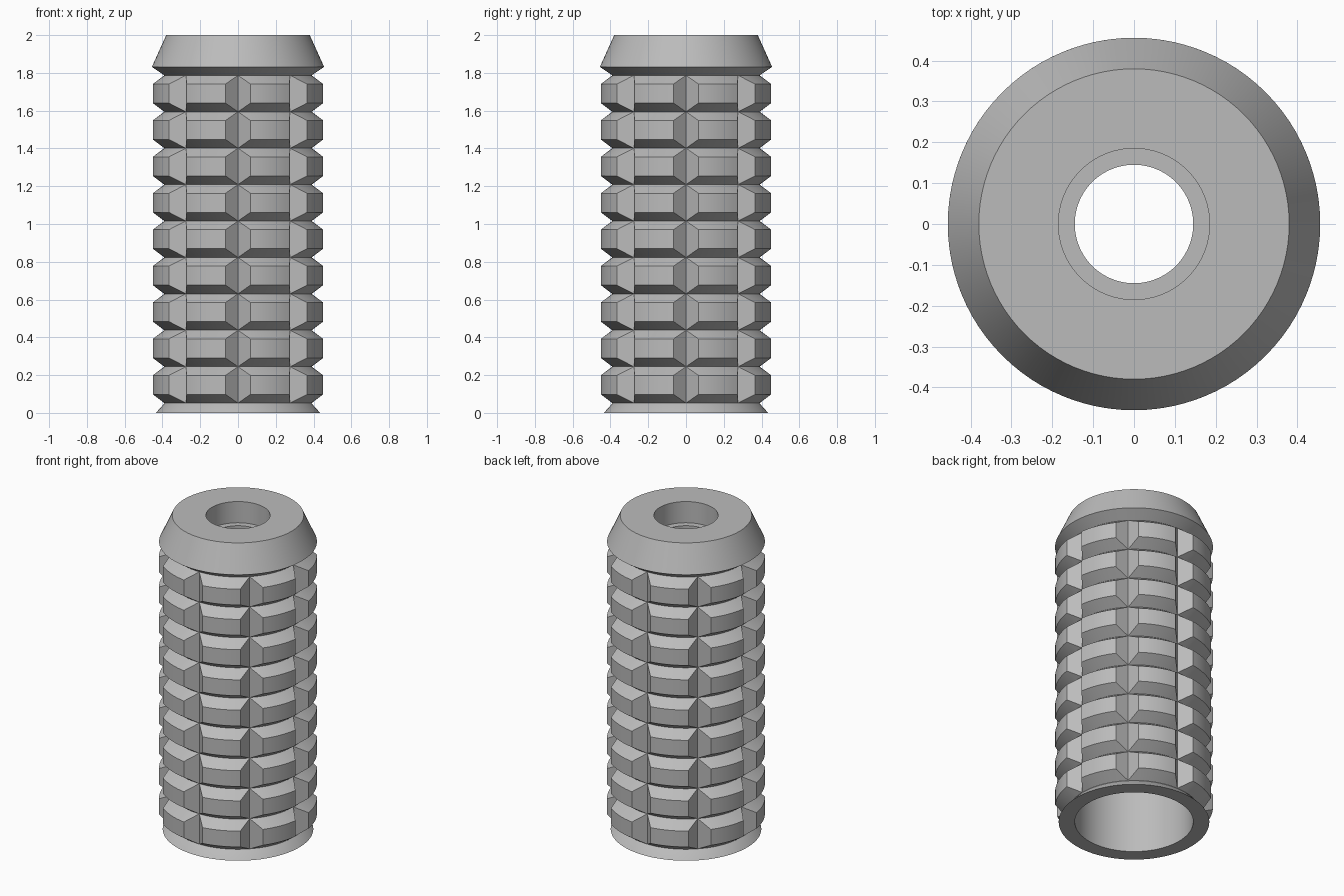
import bpy, bmesh, math
from mathutils import Matrix

if "Cube" in bpy.data.objects:
    bpy.data.objects.remove(bpy.data.objects["Cube"], do_unlink=True)

# One grey for the whole grip
grey = bpy.data.materials.new("mid_grey")
grey.use_nodes = True
colour = (0.5, 0.5, 0.5, 1)
grey.diffuse_color = colour
grey.node_tree.nodes["Principled BSDF"].inputs["Base Color"].default_value = colour

OUTER, ROOT = 0.456, 0.39       # block face and groove root radii
LOW, HIGH = 0.052, 1.787        # span of the ribbed zone
ROWS, SECTORS = 9, 8
BEVEL = 0.046


def finish(name, bm):
    bmesh.ops.remove_doubles(bm, verts=bm.verts, dist=0.0005)
    bmesh.ops.recalc_face_normals(bm, faces=bm.faces)
    mesh = bpy.data.meshes.new(name)
    bm.to_mesh(mesh)
    bm.free()
    obj = bpy.data.objects.new(name, mesh)
    bpy.context.collection.objects.link(obj)
    mesh.materials.append(grey)
    bpy.ops.object.select_all(action='DESELECT')
    obj.select_set(True)
    bpy.context.view_layer.objects.active = obj
    bpy.ops.object.shade_smooth_by_angle(angle=math.radians(22))
    return obj


def lathe(name, profile, steps=96):
    bm = bmesh.new()
    verts = [bm.verts.new((r, 0, z)) for r, z in profile]
    edges = [bm.edges.new((a, b)) for a, b in zip(verts, verts[1:] + verts[:1])]
    bmesh.ops.spin(bm, geom=verts + edges, cent=(0, 0, 0), axis=(0, 0, 1),
                   angle=math.tau, steps=steps, use_duplicate=False)
    return finish(name, bm)


# Hollow sleeve with flared foot, tapered cap, counterbore and open bore
lathe("sleeve_body", [
    (0.435, 0), (ROOT, 0.05), (0.387, 0.052), (0.387, 1.785),
    (OUTER, 1.832), (0.38, 2), (0.185, 2), (0.185, 1.865),
    (0.145, 1.865), (0.145, 1.845), (0.342, 1.845), (0.342, 0)])


def add_block(bm, matrix, height):
    """Curved raised block with sloping sides on all four edges."""
    sector = math.tau / SECTORS
    inset = math.asin((OUTER - ROOT) / OUTER)
    steps = 8
    arc = [inset + (sector - 2 * inset) * i / steps for i in range(steps + 1)]

    def vert(r, a, z):
        return bm.verts.new(matrix @ Matrix.Rotation(a, 4, 'Z') @
                            Matrix.Translation((r, 0, z)).translation)

    levels = [(ROOT, 0), (OUTER, BEVEL), (OUTER, height - BEVEL), (ROOT, height)]
    rings = [[vert(r, a, z) for a in arc] for r, z in levels]
    for lower, upper in zip(rings, rings[1:]):
        for i in range(steps):
            bm.faces.new((lower[i], lower[i + 1], upper[i + 1], upper[i]))
    # Flat end walls and the corner slopes beside them
    for angle, end in ((0, 0), (sector, -1)):
        bottom, top = vert(ROOT, angle, 0), vert(ROOT, angle, height)
        b0, b1, t1, t0 = [ring[end] for ring in rings]
        bm.faces.new((bottom, b1, t1, top))
        bm.faces.new((bottom, b0, b1))
        bm.faces.new((top, t1, t0))


# Rows of grip blocks separated by V grooves
blocks = bmesh.new()
pitch = (HIGH - LOW) / ROWS
for row in range(ROWS):
    for sector in range(SECTORS):
        place = (Matrix.Translation((0, 0, LOW + row * pitch)) @
                 Matrix.Rotation(math.tau * sector / SECTORS, 4, 'Z'))
        add_block(blocks, place, pitch)
finish("grip_blocks", blocks)
